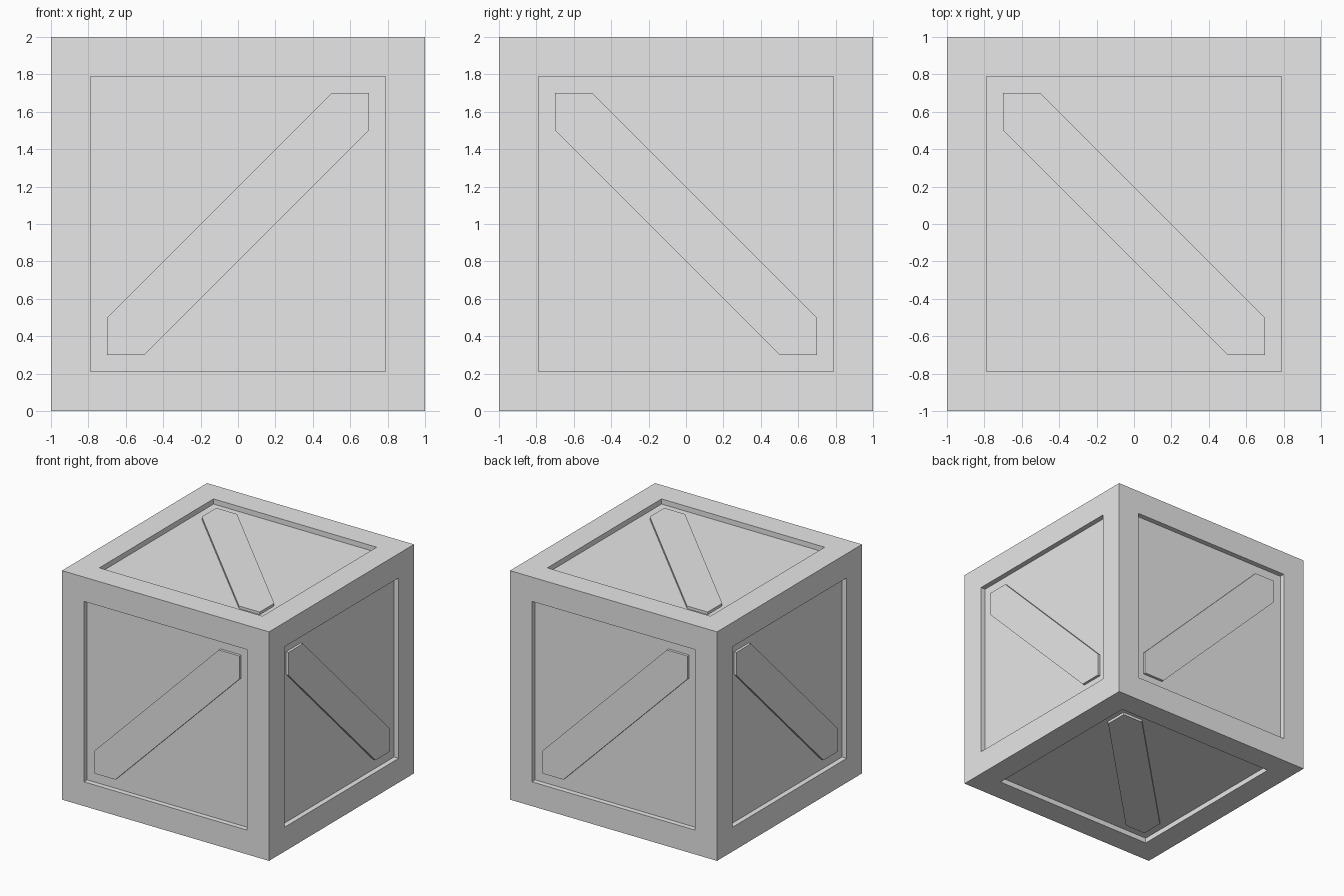
import bpy
import bmesh
from mathutils import Vector

cube = bpy.data.objects.get("Cube")
if cube:
    bpy.data.objects.remove(cube, do_unlink=True)

OPEN = 0.7      # half width of each recessed opening
NOTCH = 0.5     # where the brace edges meet the opening
PANEL = 0.955   # distance of the panels from the crate centre
BRACE = 0.978   # distance of the brace faces from the crate centre
CENTRE = Vector((0, 0, 1))

grey = bpy.data.materials.new("plain_grey")
grey.use_nodes = True
colour = (0.8, 0.8, 0.8, 1)
grey.diffuse_color = colour
grey.node_tree.nodes["Principled BSDF"].inputs["Base Color"].default_value = colour


def finish(bm, name):
    bmesh.ops.recalc_face_normals(bm, faces=bm.faces)
    mesh = bpy.data.meshes.new(name)
    bm.to_mesh(mesh)
    bm.free()
    mesh.materials.append(grey)
    obj = bpy.data.objects.new(name, mesh)
    obj.location = CENTRE
    bpy.context.collection.objects.link(obj)


# Crate body: a cube with a square recess in every side
bm = bmesh.new()
bmesh.ops.create_cube(bm, size=2)
sides = list(bm.faces)
bmesh.ops.inset_individual(bm, faces=sides, thickness=1 - OPEN)
panels = bmesh.ops.extrude_discrete_faces(bm, faces=sides)["faces"]
for face in panels:
    face.normal_update()
    shift = face.normal * (PANEL - 1)
    bmesh.ops.translate(bm, verts=face.verts, vec=shift)
finish(bm, "crate_body")

# Diagonal braces: one mitred plank per side, running along u + v
X, Y, Z = Vector((1, 0, 0)), Vector((0, 1, 0)), Vector((0, 0, 1))
placements = {
    "front": (X, Z, -Y), "back": (-X, Z, Y),
    "left": (-Y, Z, X), "right": (Y, Z, -X),
    "top": (-X, Y, Z), "bottom": (X, Y, -Z),
}
half = [(-OPEN, -OPEN), (-NOTCH, -OPEN), (OPEN, NOTCH)]
outline = half + [(-u, -v) for u, v in half]
for side, (u_axis, v_axis, out) in placements.items():
    bm = bmesh.new()
    verts = [bm.verts.new(u_axis * u + v_axis * v + out * PANEL) for u, v in outline]
    base = bm.faces.new(verts)
    grown = bmesh.ops.extrude_face_region(bm, geom=[base], use_keep_orig=True)["geom"]
    moved = [g for g in grown if isinstance(g, bmesh.types.BMVert)]
    bmesh.ops.translate(bm, verts=moved, vec=out * (BRACE - PANEL))
    finish(bm, side + "_brace")
